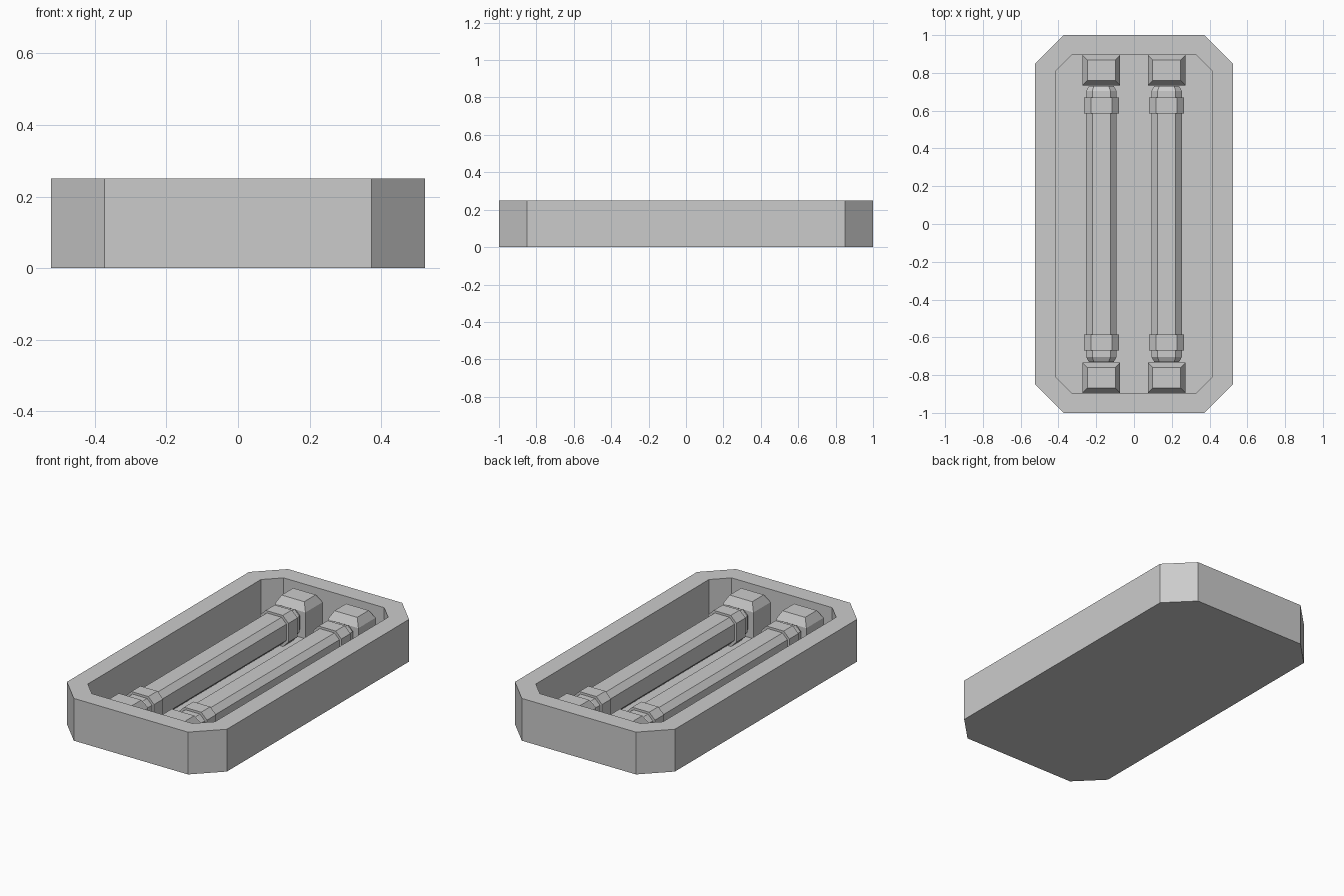
import bpy, bmesh

if "Cube" in bpy.data.objects:
    bpy.data.objects.remove(bpy.data.objects["Cube"])


def loft(name, rings, loop=False):
    """Skin equal-sized point rings; cap the ends, or join last to first."""
    bm = bmesh.new()
    vs = [[bm.verts.new(p) for p in r] for r in rings]
    pairs = list(zip(vs, vs[1:]))
    if loop:
        pairs.append((vs[-1], vs[0]))
    for a, b in pairs:
        n = len(a)
        for i in range(n):
            j = (i + 1) % n
            bm.faces.new((a[i], a[j], b[j], b[i]))
    if not loop:
        bm.faces.new(vs[0])
        bm.faces.new(vs[-1])
    bmesh.ops.recalc_face_normals(bm, faces=bm.faces)
    me = bpy.data.meshes.new(name)
    bm.to_mesh(me)
    bm.free()
    ob = bpy.data.objects.new(name, me)
    bpy.context.collection.objects.link(ob)
    return ob


def octagon(w, h, c):
    """Chamfered rectangle with half sizes w, h and corner cut c."""
    return [(w, h - c), (w - c, h), (c - w, h), (-w, h - c),
            (-w, c - h), (c - w, -h), (w - c, -h), (w, c - h)]


def flat(pts, z):
    return [(x, y, z) for x, y in pts]


FLOOR, AXIS_Z = 0.02, 0.11

# Tray: outer wall, rim, inner wall and floor
outer = octagon(0.523, 1.0, 0.15)
inner = octagon(0.416, 0.895, 0.087)
loft("tray", [flat(outer, 0), flat(outer, 0.25), flat(inner, 0.25), flat(inner, FLOOR)])


def rod(name, cx, profile):
    """Eight-sided bar along y; profile is (y, radius)."""
    loft(name, [[(cx + x, y, AXIS_Z + z) for x, z in octagon(r, r, r * 0.4)]
                for y, r in profile])


def block(name, cx, cy):
    """End holder with straight sides and a tapered top."""
    rings = []
    for z, w, d in ((FLOOR - 0.005, 0.1, 0.08), (0.175, 0.1, 0.08), (0.222, 0.074, 0.054)):
        rings.append([(cx + sx * w, cy + sy * d, z)
                      for sx, sy in ((1, 1), (-1, 1), (-1, -1), (1, -1))])
    loft(name, rings)


# Two tubes, each with collars and end holders
for side, cx in (("left", -0.173), ("right", 0.173)):
    rod(side + "_tube", cx, [(-0.73, 0.066), (-0.705, 0.08), (0.705, 0.08), (0.73, 0.066)])
    for end, s in (("front", -1), ("back", 1)):
        rod(f"{side}_{end}_collar", cx, [(s * 0.585, 0.093), (s * 0.67, 0.093)])
        block(f"{side}_{end}_holder", cx, s * 0.814)
